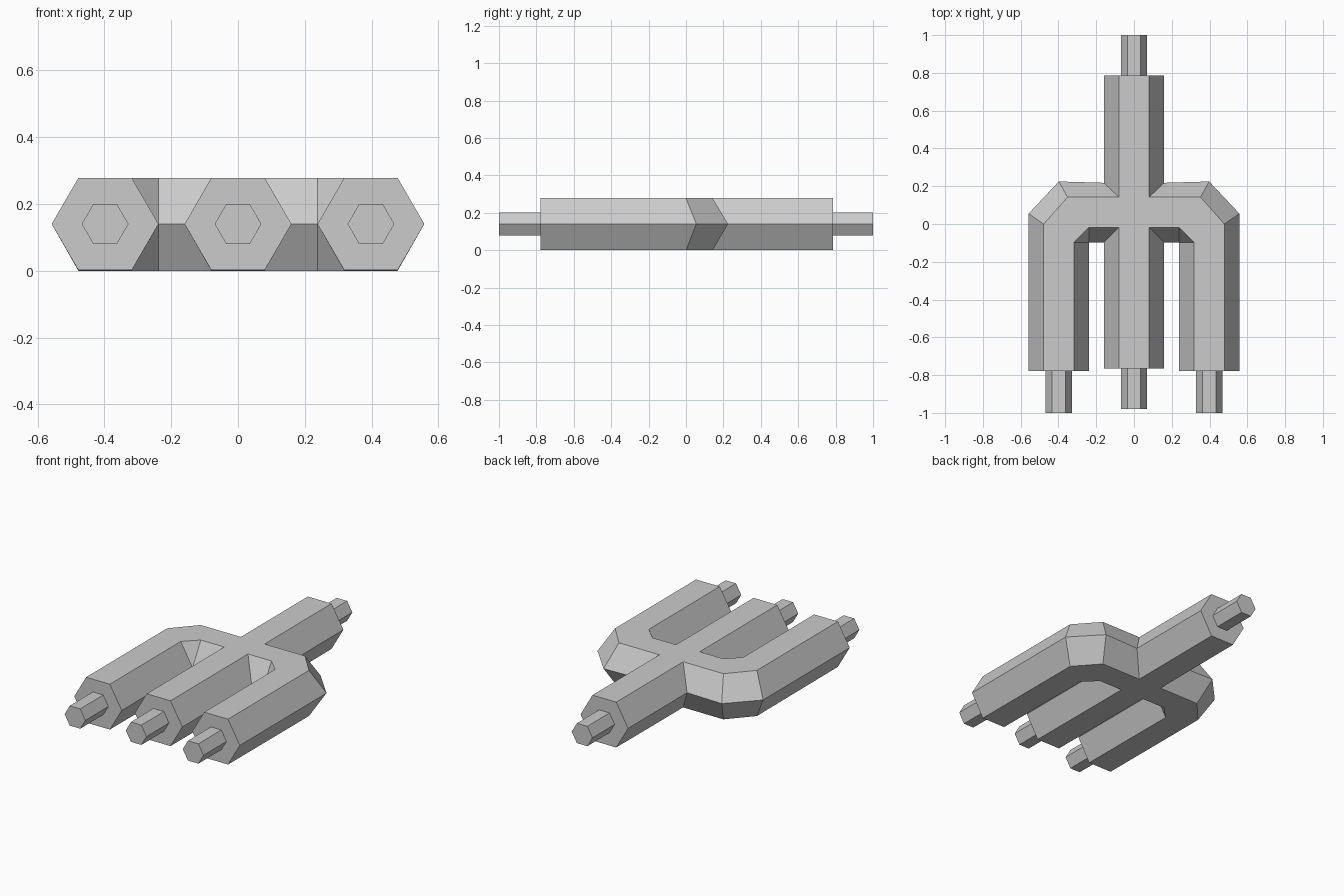
import bpy, bmesh

if "Cube" in bpy.data.objects:
    bpy.data.objects.remove(bpy.data.objects["Cube"])

MID, TOP = 0.14, 0.278          # hexagon centre height and top height
R, PIN = 0.16, 0.07             # tube and pin radius
ARM_X = 0.398                   # centre line of the side prongs


def section(a, a_flat, b_flat, b):
    """Hexagonal ring from four plan points: side edge, flat edge, flat edge, side edge."""
    return [(*a, MID), (*a_flat, TOP), (*b_flat, TOP), (*b, MID), (*b_flat, 0), (*a_flat, 0)]


def hexagon(x, y, r):
    """Regular hexagonal ring facing along y."""
    h = r * (TOP - MID) / R
    return [(x - r, y, MID), (x - r / 2, y, MID + h), (x + r / 2, y, MID + h),
            (x + r, y, MID), (x + r / 2, y, MID - h), (x - r / 2, y, MID - h)]


def pinned_end(x, y, pin_y):
    """Tube end with its stepped-down pin."""
    return [hexagon(x, y, R), hexagon(x, y, PIN), hexagon(x, pin_y, PIN)]


def loft(bm, rings):
    """Skin consecutive rings and cap the last one."""
    rows = [[bm.verts.new(p) for p in ring] for ring in rings]
    for p, q in zip(rows, rows[1:]):
        for i in range(6):
            j = (i + 1) % 6
            bm.faces.new((p[i], p[j], q[j], q[i]))
    bm.faces.new(rows[-1])
    return rows[0]


def finish(bm, name):
    bmesh.ops.remove_doubles(bm, verts=bm.verts, dist=1e-5)
    bmesh.ops.recalc_face_normals(bm, faces=bm.faces)
    mesh = bpy.data.meshes.new(name)
    bm.to_mesh(mesh)
    bm.free()
    obj = bpy.data.objects.new(name, mesh)
    bpy.context.collection.objects.link(obj)
    return obj


# Plan heights of the crossbar: front edge, front flat, back flat, back edge
F, FF, BF, B = -0.097, -0.018, 0.142, 0.218
H = R / 2

# Central tube, mitred open where the crossbar joins
bm = bmesh.new()
front = loft(bm, [section((-R, F), (-H, FF), (H, FF), (R, F))] + pinned_end(0, -0.764, -0.98))
back = loft(bm, [section((-R, B), (-H, BF), (H, BF), (R, B))] + pinned_end(0, 0.786, 1.0))
for i, j in ((1, 2), (4, 5)):
    bm.faces.new((front[i], front[j], back[j], back[i]))
finish(bm, "center_tube")

# Side prong: crossbar, bevelled elbow, straight tube and pin
inner = (ARM_X - R, F)
bm = bmesh.new()
loft(bm, [
    section((R, F), (H, FF), (H, BF), (R, B)),
    section(inner, (ARM_X - R, FF), (0.352, BF), (ARM_X, 0.225)),
    section(inner, (ARM_X - H, F), (ARM_X + H, 0.0), (ARM_X + R, 0.055)),
] + pinned_end(ARM_X, -0.779, -1.0))
# The elbow pivots on one inner edge, so drop the collapsed faces
bmesh.ops.dissolve_degenerate(bm, dist=1e-5, edges=bm.edges)
arm = finish(bm, "side_prongs")
mirror = arm.modifiers.new("Mirror", 'MIRROR')
mirror.use_mirror_merge = False
